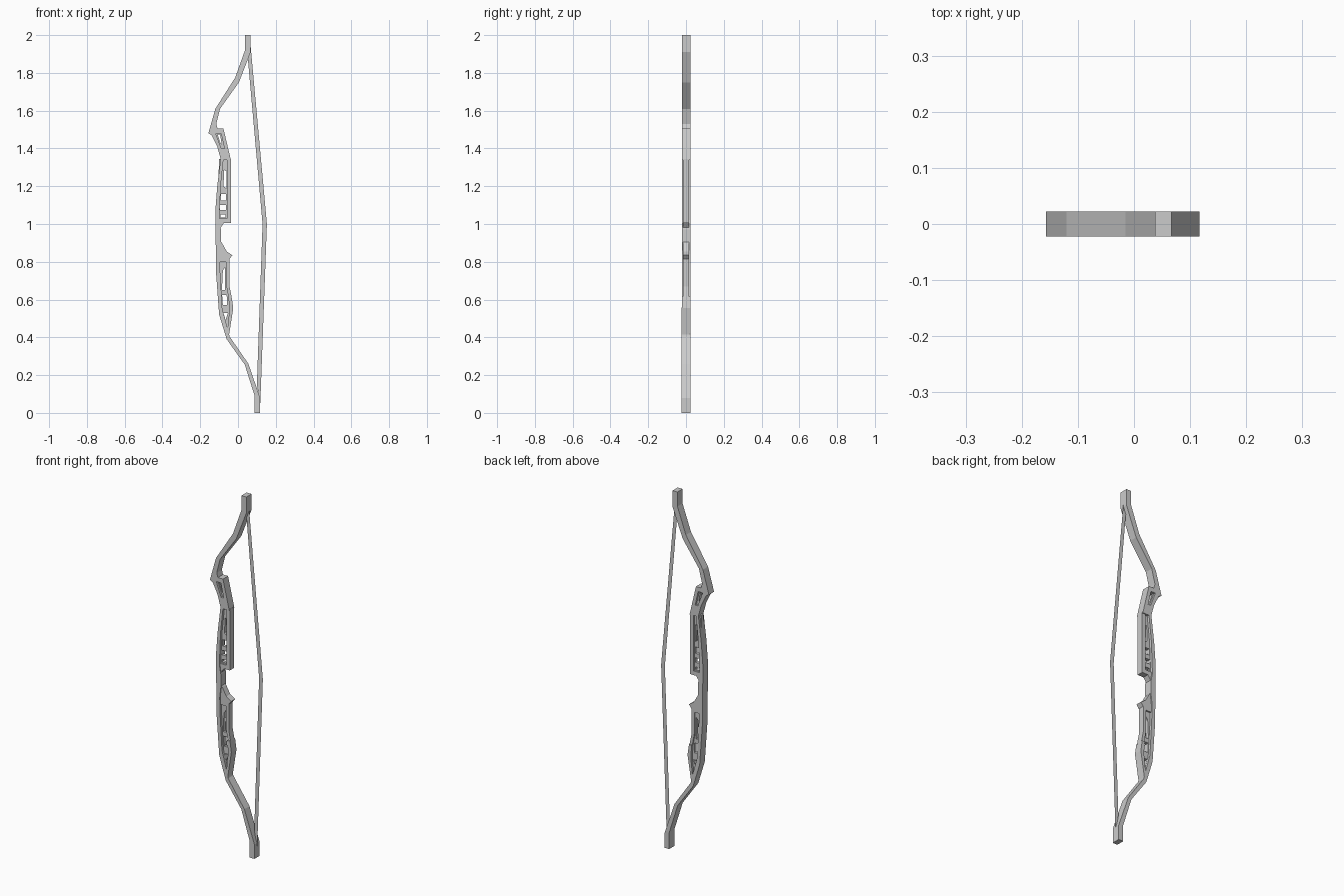
import bpy, bmesh
from math import radians
from mathutils import Matrix


def profile(name, half_depth, outline, holes=()):
    """Fill an XZ outline (with holes) and extrude it evenly along Y."""
    cu = bpy.data.curves.new(name + "_curve", 'CURVE')
    cu.dimensions = '2D'
    cu.fill_mode = 'BOTH'
    cu.extrude = half_depth
    for loop in (outline, *holes):
        sp = cu.splines.new('POLY')
        sp.points.add(len(loop) - 1)
        for p, (x, z) in zip(sp.points, loop):
            p.co = (x, z, 0, 1)
        sp.use_cyclic_u = True
    tmp = bpy.data.objects.new(name + "_tmp", cu)
    bpy.context.collection.objects.link(tmp)
    bpy.context.view_layer.update()
    dg = bpy.context.evaluated_depsgraph_get()
    me = bpy.data.meshes.new_from_object(tmp.evaluated_get(dg))
    bpy.data.objects.remove(tmp)
    bpy.data.curves.remove(cu)
    me.transform(Matrix.Rotation(radians(90), 4, 'X'))
    bm = bmesh.new()
    bm.from_mesh(me)
    bmesh.ops.remove_doubles(bm, verts=bm.verts, dist=1e-5)
    bmesh.ops.recalc_face_normals(bm, faces=bm.faces)
    for f in bm.faces:
        f.smooth = False
    bm.to_mesh(me)
    bm.free()
    me.name = name
    ob = bpy.data.objects.new(name, me)
    bpy.context.collection.objects.link(ob)
    return ob


def box(x0, x1, z0, z1):
    return [(x0, z0), (x1, z0), (x1, z1), (x0, z1)]


# Limbs and the full-depth spine, with a pocket in the upper block
outer = [(.037, 2), (.037, 1.92), (-.015, 1.775), (-.12, 1.61), (-.157, 1.48),
         (-.14, 1.47), (-.11, 1.41), (-.092, 1.345), (-.11, 1.2), (-.12, 1.07),
         (-.116, .74), (-.1, .52), (-.06, .39), (.036, .255), (.088, .09), (.088, 0)]
inner = [(.117, 0), (.117, .08), (.055, .26), (-.045, .405), (-.05, .43),
         (-.083, .55), (-.094, .74), (-.097, .84), (-.09, .9), (-.09, .97),
         (-.099, 1.02), (-.092, 1.2), (-.077, 1.34), (-.038, 1.34), (-.077, 1.505),
         (-.108, 1.505), (-.115, 1.53), (-.095, 1.61), (.005, 1.75),
         (.067, 1.91), (.067, 2)]
pocket = [(-.118, 1.48), (-.09, 1.48), (-.072, 1.40), (-.088, 1.40)]
profile("limbs_and_spine", .0225, outer + inner, [pocket])

# Thin plate inside the pocket, with a slot
profile("pocket_plate", .01,
        [(-.122, 1.484), (-.086, 1.484), (-.068, 1.396), (-.09, 1.396)],
        [[(-.108, 1.475), (-.095, 1.475), (-.086, 1.42), (-.095, 1.432)]])

# Recessed web above the grip, with windows
profile("upper_web", .009,
        [(-.1, 1.345), (-.045, 1.345), (-.045, 1.01), (-.105, 1.01), (-.105, 1.2)],
        [[(-.077, 1.2), (-.062, 1.19), (-.062, 1.28), (-.073, 1.285)],
         box(-.09, -.063, 1.125, 1.16), box(-.094, -.063, 1.075, 1.1),
         box(-.093, -.066, 1.035, 1.05)])

# Rim and shelf on the string side of the upper web
profile("upper_rim", .017,
        [(-.058, 1.345), (-.038, 1.345), (-.038, 1.005), (-.075, 1.005),
         (-.092, .98), (-.1, 1.028), (-.058, 1.028)])

# Recessed web below the grip, with windows
profile("lower_web", .009,
        [(-.1, .83), (-.05, .83), (-.05, .67), (-.035, .55), (-.053, .42),
         (-.09, .53), (-.1, .7)],
        [[(-.085, .65), (-.069, .65), (-.069, .77), (-.08, .755)],
         [(-.08, .57), (-.057, .57), (-.06, .625), (-.084, .625)],
         [(-.066, .49), (-.053, .53), (-.077, .53)]])

# Thumb rest and rim on the string side of the lower web
profile("lower_rim", .017,
        [(-.095, .91), (-.085, .9), (-.06, .855), (-.03, .835), (-.045, .815),
         (-.045, .67), (-.033, .61), (-.05, .61), (-.063, .68), (-.063, .8),
         (-.1, .8)])
profile("lower_rim_end", .0225,
        [(-.034, .615), (-.025, .555), (-.047, .415), (-.056, .44), (-.045, .55),
         (-.051, .615)])

# Bowstring: flat ribbon
profile("bowstring", 0,
        [(.05, 1.9), (.066, 1.95), (.153, 1.0), (.118, .05), (.1, .15), (.13, 1.0)])
